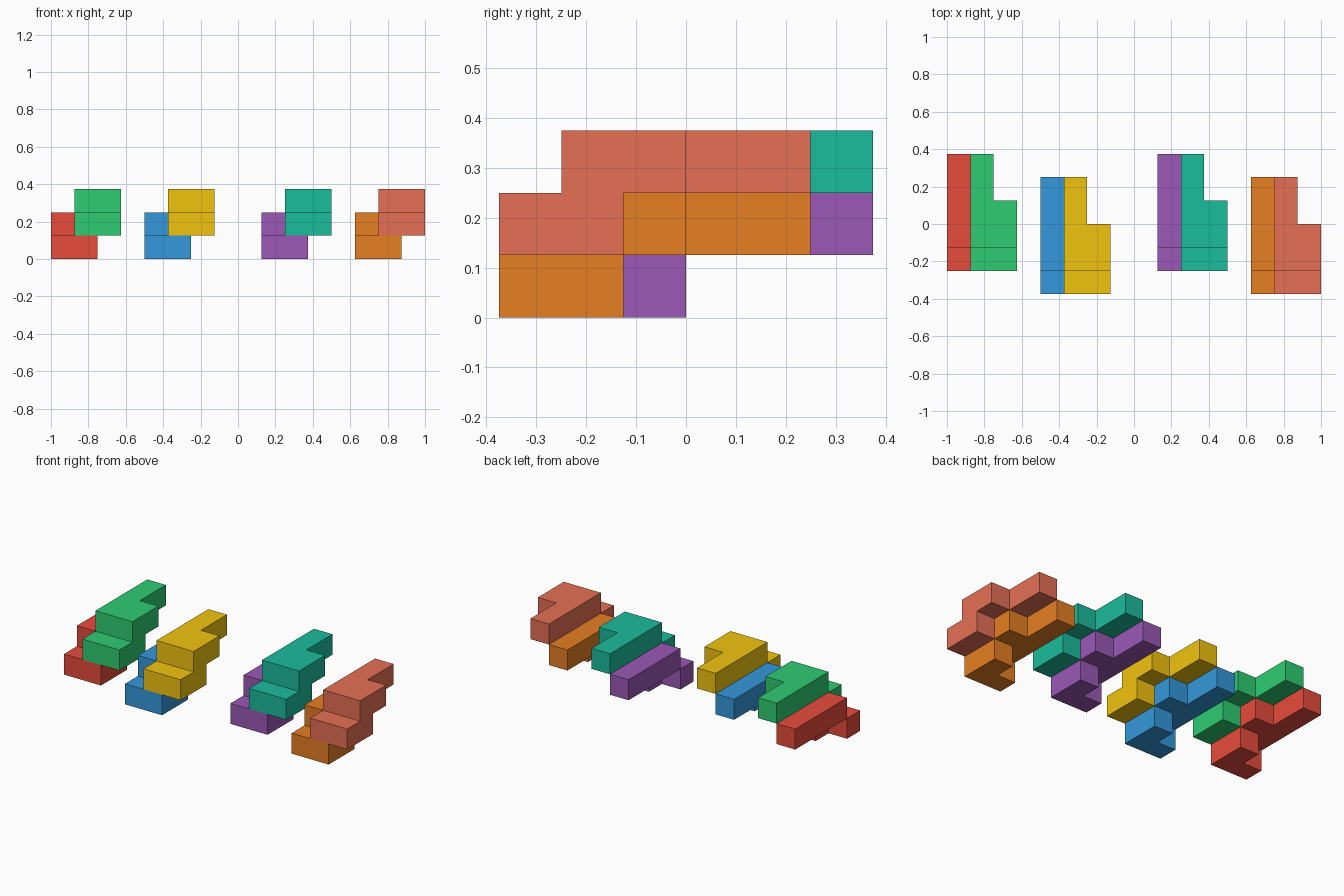
import bpy, bmesh

if "Cube" in bpy.data.objects:
    bpy.data.objects.remove(bpy.data.objects["Cube"])

U = 0.125  # edge length of one cube cell

# Cells of one interlocking puzzle piece: foot layer, then arm layer
FOOT = [(0, 0, 0), (1, 0, 0), (1, 1, 0)]
ARM = [(0, y, 1) for y in range(1, 5)] + [(1, y, 1) for y in (1, 2)]
CELLS = set(FOOT + ARM)
AXES = [(1, 0, 0), (0, 1, 0), (0, 0, 1)]


def linear(hex_code):
    rgb = [int(hex_code[i:i + 2], 16) / 255 for i in (0, 2, 4)]
    return [c / 12.92 if c <= 0.04045 else ((c + 0.055) / 1.055) ** 2.4 for c in rgb] + [1]


def outer_face(bm, cell, axis, side):
    """Add the square on one side of a cell, wound outwards."""
    a, b = (axis + 1) % 3, (axis + 2) % 3
    corners = [(0, 0), (1, 0), (1, 1), (0, 1)]
    if side < 0:
        corners.reverse()
    verts = []
    for i, j in corners:
        p = list(cell)
        p[axis] += side > 0
        p[a] += i
        p[b] += j
        verts.append(bm.verts.new([c * U for c in p]))
    bm.faces.new(verts)


def puzzle_piece(name, origin, colour):
    bm = bmesh.new()
    for cell in sorted(CELLS):
        for axis, step in enumerate(AXES):
            for side in (1, -1):
                if tuple(c + side * s for c, s in zip(cell, step)) not in CELLS:
                    outer_face(bm, cell, axis, side)
    # weld the skin and merge coplanar squares
    bmesh.ops.remove_doubles(bm, verts=bm.verts, dist=1e-4)
    bmesh.ops.dissolve_limit(bm, angle_limit=0.01, verts=bm.verts, edges=bm.edges)
    mesh = bpy.data.meshes.new(name)
    bm.to_mesh(mesh)
    bm.free()
    mat = bpy.data.materials.new(name + "_paint")
    mat.diffuse_color = linear(colour)
    mat.use_nodes = True
    mat.node_tree.nodes["Principled BSDF"].inputs["Base Color"].default_value = mat.diffuse_color
    mesh.materials.append(mat)
    obj = bpy.data.objects.new(name, mesh)
    obj.location = origin
    bpy.context.collection.objects.link(obj)


# Four nested pairs: x and y of the lower piece, then lower and upper colours
PAIRS = [
    (-1.0, -0.25, ("red", "E74C3C"), ("green", "2ECC71")),
    (-0.5, -0.375, ("blue", "3498DB"), ("yellow", "F1C40F")),
    (0.125, -0.25, ("purple", "9B59B6"), ("teal", "1ABC9C")),
    (0.625, -0.375, ("orange", "E67E22"), ("salmon", "E67055")),
]
for x, y, lower, upper in PAIRS:
    puzzle_piece(lower[0] + "_lower_piece", (x, y, 0), lower[1])
    puzzle_piece(upper[0] + "_upper_piece", (x + U, y, U), upper[1])
